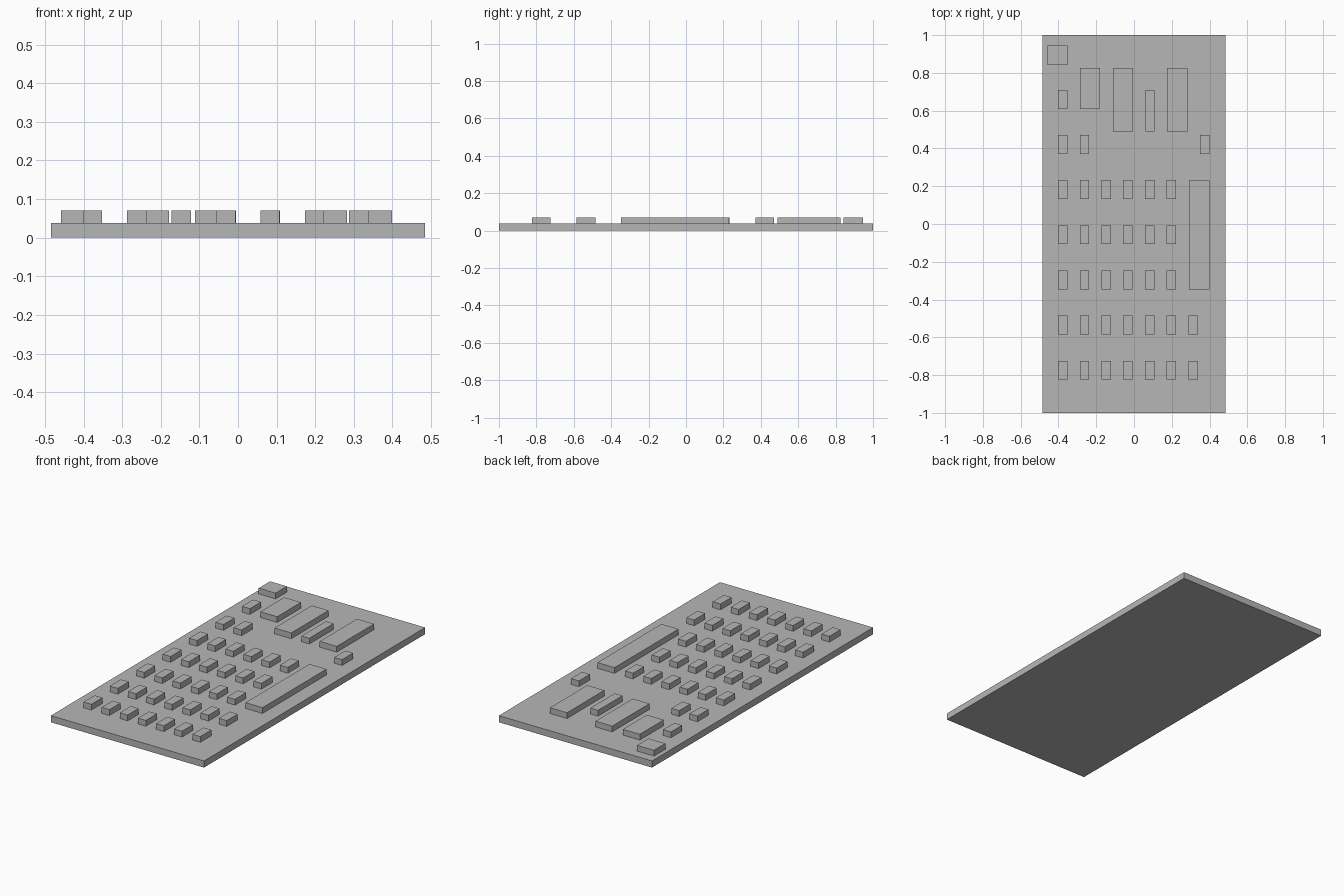
import bpy
import bmesh

if "Cube" in bpy.data.objects:
    bpy.data.objects.remove(bpy.data.objects["Cube"])

BASE_TOP = 0.038
BLOCK_TOP = 0.071
BLOCK_W, BLOCK_L = 0.05, 0.1
COLS = [-0.377 + 0.115 * i for i in range(7)]
ROWS = [-0.774 + 0.239 * i for i in range(7)]

grey = bpy.data.materials.new("plain grey")
grey.diffuse_color = (0.47, 0.47, 0.47, 1)
grey.use_nodes = True
grey.node_tree.nodes["Principled BSDF"].inputs["Base Color"].default_value = grey.diffuse_color


def box(name, x0, x1, y0, y1, z0, z1):
    """Axis-aligned box from its limits."""
    bm = bmesh.new()
    bmesh.ops.create_cube(bm, size=1)
    for v in bm.verts:
        v.co.x = x1 if v.co.x > 0 else x0
        v.co.y = y1 if v.co.y > 0 else y0
        v.co.z = z1 if v.co.z > 0 else z0
    mesh = bpy.data.meshes.new(name)
    bm.to_mesh(mesh)
    bm.free()
    mesh.materials.append(grey)
    obj = bpy.data.objects.new(name, mesh)
    bpy.context.collection.objects.link(obj)
    return obj


def block(name, x0, x1, y0, y1):
    """Raised block standing on the base slab."""
    return box(name, x0, x1, y0, y1, BASE_TOP, BLOCK_TOP)


def small_block(x, y):
    return block("small_block", x - BLOCK_W / 2, x + BLOCK_W / 2,
                 y - BLOCK_L / 2, y + BLOCK_L / 2)


# Base slab
box("base_slab", -0.485, 0.485, -1, 1, 0, BASE_TOP)

# Regular grid of small blocks: columns filled in each row, front to back
for y, count in zip(ROWS, (7, 7, 6, 6, 6, 2, 1)):
    for x in COLS[:count]:
        small_block(x, y)

# Lone small block near the right edge
small_block(0.374, ROWS[5])

# Larger blocks
block("long_right_block", 0.291, 0.399, -0.348, 0.231)
block("corner_block", -0.459, -0.352, 0.843, 0.945)
block("short_wide_block", -0.286, -0.179, 0.61, 0.826)
block("left_wide_block", -0.111, -0.005, 0.489, 0.826)
block("narrow_block", 0.06, 0.109, 0.489, 0.71)
block("right_wide_block", 0.175, 0.283, 0.489, 0.826)
